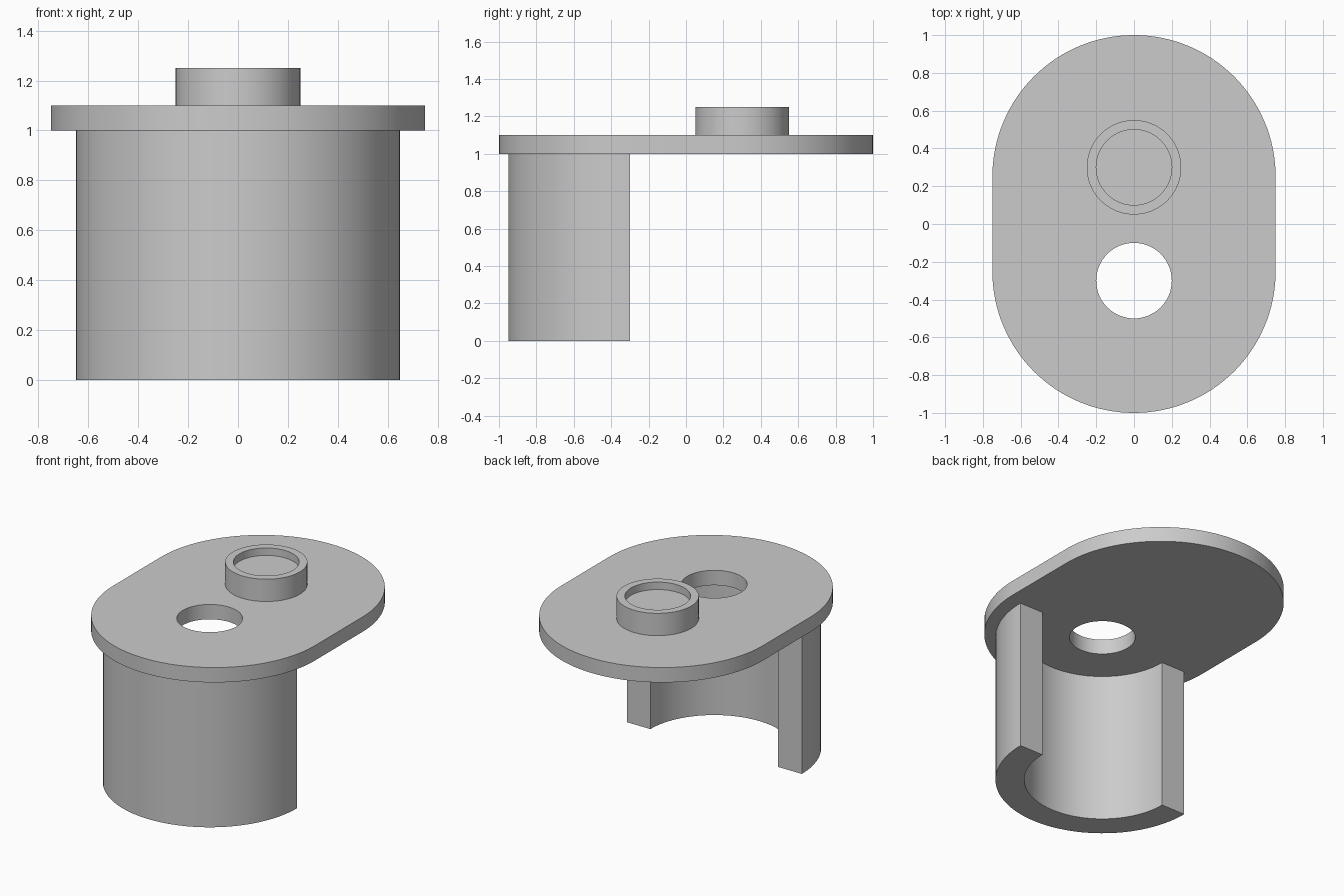
import bpy, bmesh
from math import cos, sin, pi, radians
from mathutils import Vector

cube = bpy.data.objects.get("Cube")
if cube:
    bpy.data.objects.remove(cube, do_unlink=True)

grey = bpy.data.materials.new("plain grey")
grey.use_nodes = True
colour = (0.6, 0.6, 0.6, 1)
grey.diffuse_color = colour
grey.node_tree.nodes["Principled BSDF"].inputs["Base Color"].default_value = colour


def arc(radius, y, start, end, steps):
    """Points along an arc centred on (0, y), angles in degrees."""
    angles = [radians(start + (end - start) * i / steps) for i in range(steps + 1)]
    return [(radius * cos(a), y + radius * sin(a)) for a in angles]


def finish(name, bm):
    bmesh.ops.recalc_face_normals(bm, faces=bm.faces)
    mesh = bpy.data.meshes.new(name)
    bm.to_mesh(mesh)
    bm.free()
    mesh.materials.append(grey)
    obj = bpy.data.objects.new(name, mesh)
    bpy.context.collection.objects.link(obj)
    bpy.ops.object.select_all(action='DESELECT')
    obj.select_set(True)
    bpy.context.view_layer.objects.active = obj
    bpy.ops.object.shade_smooth_by_angle(angle=radians(30))
    return obj


def extruded(name, outlines, bottom, top):
    """Fill closed outlines (inner ones become holes) and extrude upward."""
    bm = bmesh.new()
    edges = []
    for outline in outlines:
        verts = [bm.verts.new((x, y, bottom)) for x, y in outline]
        edges += [bm.edges.new((a, b)) for a, b in zip(verts, verts[1:] + verts[:1])]
    bmesh.ops.triangle_fill(bm, edges=edges, use_beauty=True, normal=(0, 0, 1))
    result = bmesh.ops.extrude_face_region(bm, geom=bm.faces[:])
    moved = [g for g in result["geom"] if isinstance(g, bmesh.types.BMVert)]
    bmesh.ops.translate(bm, verts=moved, vec=Vector((0, 0, top - bottom)))
    return finish(name, bm)


def turned(name, profile, y):
    """Revolve a (radius, height) profile about a vertical axis at (0, y)."""
    bm = bmesh.new()
    verts = [bm.verts.new((r, y, z)) for r, z in profile]
    edges = [bm.edges.new(pair) for pair in zip(verts, verts[1:])]
    bmesh.ops.spin(bm, geom=verts + edges, cent=(0, y, 0), axis=(0, 0, 1),
                   angle=2 * pi, steps=96)
    bmesh.ops.remove_doubles(bm, verts=bm.verts, dist=0.0001)
    return finish(name, bm)


# Rounded top plate with a through hole
stadium = arc(0.75, 0.25, 0, 180, 64) + arc(0.75, -0.25, 180, 360, 64)
hole = arc(0.2, -0.3, 0, 360, 64)[:-1]
extruded("top_plate", [stadium, hole], 1.0, 1.1)

# Half-round wall under the front of the plate
wall = arc(0.65, -0.3, 180, 360, 64) + arc(0.475, -0.3, 360, 180, 64)
extruded("half_round_wall", [wall], 0.0, 1.0)

# Raised round boss with a shallow recess
turned("recessed_boss",
       [(0.25, 1.1), (0.25, 1.25), (0.2, 1.25), (0.2, 1.2), (0, 1.2)], 0.3)
